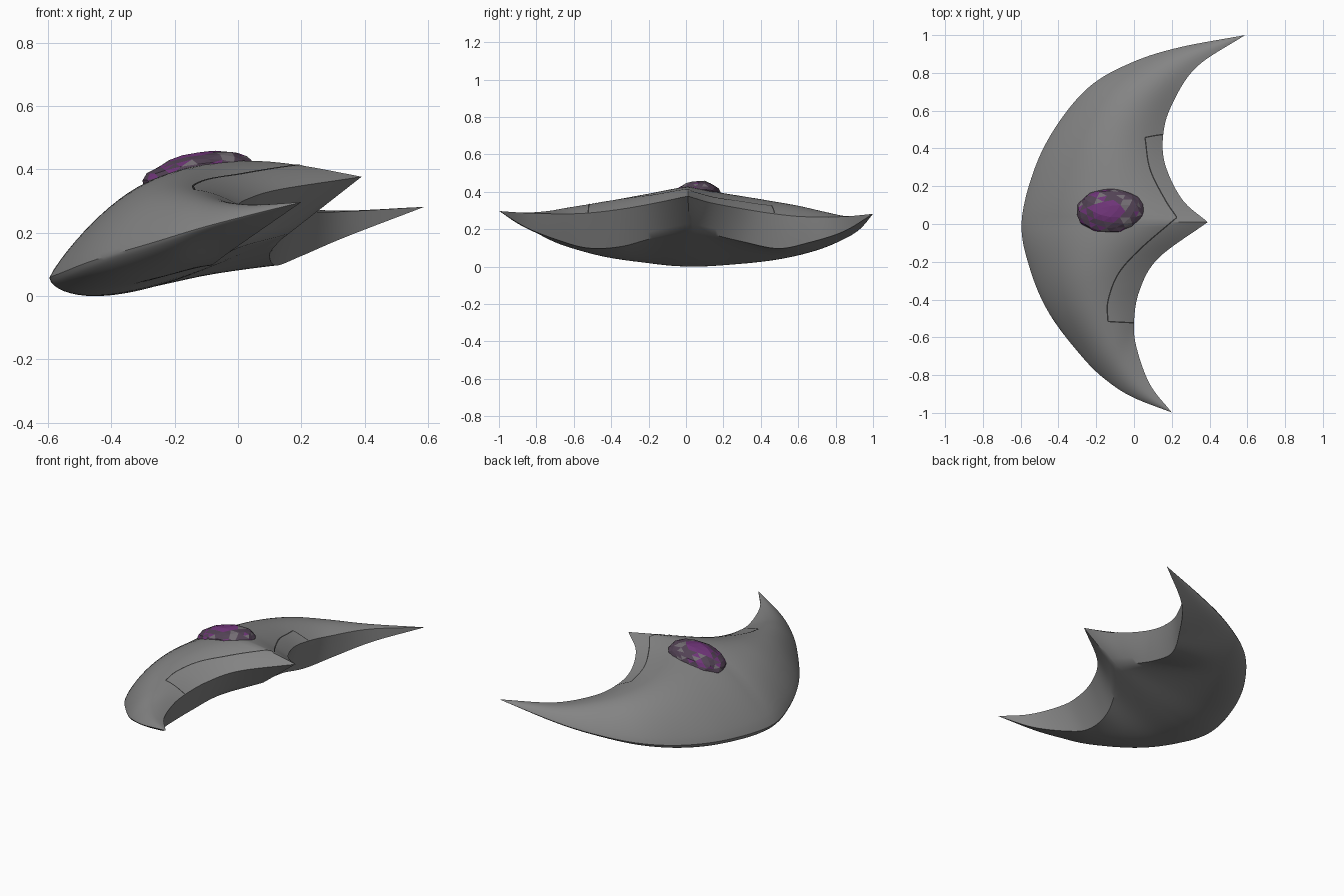
import bpy, bmesh, math, random
from mathutils import Vector, Matrix
from mathutils.bvhtree import BVHTree

if "Cube" in bpy.data.objects:
    bpy.data.objects.remove(bpy.data.objects["Cube"])

random.seed(4)


def material(name, col):
    m = bpy.data.materials.new(name)
    m.diffuse_color = (*col, 1)
    m.use_nodes = True
    m.node_tree.nodes["Principled BSDF"].inputs["Base Color"].default_value = m.diffuse_color
    return m


GREY = material("hull grey", (0.23, 0.23, 0.23))
LINE = material("seam dark grey", (0.035, 0.035, 0.035))
PURPLE = material("crystal purple", (0.16, 0.035, 0.19))
DUSK = material("crystal dusk", (0.085, 0.055, 0.09))
SHARD = material("crystal shard grey", (0.17, 0.15, 0.17))


def make_object(name, bm, mats, smooth=None):
    me = bpy.data.meshes.new(name)
    bm.to_mesh(me)
    bm.free()
    ob = bpy.data.objects.new(name, me)
    bpy.context.collection.objects.link(ob)
    for m in mats:
        me.materials.append(m)
    if smooth:
        bpy.ops.object.select_all(action='DESELECT')
        ob.select_set(True)
        bpy.context.view_layer.objects.active = ob
        bpy.ops.object.shade_smooth_by_angle(angle=math.radians(smooth))
    return ob


def spline(pts, n):
    """Catmull-Rom through pts, n steps per span."""
    p = [Vector(q) for q in pts]
    p = [2 * p[0] - p[1]] + p + [2 * p[-1] - p[-2]]
    out = []
    for i in range(1, len(p) - 2):
        a, b, c, d = p[i - 1:i + 3]
        for k in range(n):
            t = k / n
            out.append(0.5 * (2 * b + (c - a) * t + (2 * a - 5 * b + 4 * c - d) * t * t
                              + (3 * b - a - 3 * c + d) * t ** 3))
    out.append(p[-2])
    return out


# ---- hull guide lines, wing tip to wing tip ----
TIP_A, TIP_B = (0.2, -0.998, 0.29), (0.588, 1.0, 0.275)
lead = [TIP_A, (0, -.92, .24), (-.13, -.84, .205), (-.26, -.72, .165), (-.445, -.48, .11),
        (-.55, -.24, .07), (-.595, .01, .05), (-.52, .31, .06), (-.39, .55, .08),
        (-.22, .74, .115), (0, .86, .155), (.24, .935, .2), TIP_B]
trail_top = [TIP_A, (.085, -.85, .28), (.015, -.66, .275), (0, -.52, .28), (.03, -.35, .3),
             (.13, -.18, .33), (.39, .01, .37), (.255, .13, .335), (.165, .315, .3),
             (.155, .475, .275), (.2, .63, .26), (.33, .83, .26), TIP_B]
trail_low = [TIP_A, (.07, -.85, .2), (-.03, -.67, .13), (-.08, -.52, .092), (-.07, -.35, .1),
             (0, -.18, .145), (.16, .02, .19), (.13, .14, .165), (.1, .31, .125),
             (.12, .49, .09), (.2, .65, .12), (.34, .84, .18), TIP_B]
# upper and lower bulge of each section
bulge = [(0, 0), (.02, .005), (.05, .015), (.09, .035), (.14, .06), (.18, .075), (.205, .09),
         (.185, .08), (.16, .06), (.125, .035), (.08, .02), (.03, .01), (0, 0)]

N = 8
L = spline(lead, N)
H = spline(bulge, N)
T = spline(trail_top[:7], N)[:-1] + spline(trail_top[6:], N)
B = spline(trail_low[:7], N)[:-1] + spline(trail_low[6:], N)

bm = bmesh.new()
rings = []
NU, NB = 26, 5
for l, t, b, hd in zip(L, T, B, H):
    ring = []
    for i in range(NU):                      # upper skin, nose to tail
        u = (i / NU) ** 1.3
        ring.append(l.lerp(t, u) + Vector((0, 0, hd[0] * math.sin(math.pi * u ** 0.8))))
    for i in range(NB):                      # rear face
        ring.append(t.lerp(b, i / NB))
    for i in range(NU):                      # belly, back to nose
        u = (1 - i / NU) ** 1.5
        ring.append(b.lerp(l, 1 - u) - Vector((0, 0, hd[1] * math.sin(math.pi * u ** 0.6))))
    rings.append([bm.verts.new(p) for p in ring])
for r0, r1 in zip(rings, rings[1:]):
    for i in range(len(r0)):
        j = (i + 1) % len(r0)
        bm.faces.new((r0[i], r0[j], r1[j], r1[i]))
bmesh.ops.remove_doubles(bm, verts=bm.verts, dist=0.0004)
bmesh.ops.recalc_face_normals(bm, faces=bm.faces)
low = min(v.co.z for v in bm.verts)
bmesh.ops.translate(bm, verts=bm.verts, vec=(0, 0, -low))
tree = BVHTree.FromBMesh(bm)
make_object("crescent_hull", bm, [GREY], 38)


# ---- panel seam lying on the upper skin ----
def on_hull(p):
    hit = tree.ray_cast(Vector((p.x, p.y, 2)), Vector((0, 0, -1)))[0]
    if hit is None:
        hit = tree.find_nearest(Vector((p.x, p.y, 0.29)))[0]
    return hit + Vector((0, 0, 0.0025))


runs = [[(.0, -.523, 0), (-.07, -.52, 0), (-.138, -.516, 0)],
        [(-.138, -.516, 0), (-.138, -.41, 0), (-.085, -.267, 0), (.03, -.135, 0), (.227, .035, 0)],
        [(.227, .035, 0), (.164, .13, 0), (.085, .29, 0), (.058, .458, 0)],
        [(.058, .458, 0), (.105, .467, 0), (.153, .474, 0)]]
bm = bmesh.new()
for run in runs:
    pts = spline(run, 12)
    prev = None
    for i, p in enumerate(pts):
        d = (pts[min(i + 1, len(pts) - 1)] - pts[max(i - 1, 0)]).normalized()
        side = Vector((-d.y, d.x, 0)) * 0.0035
        pair = [bm.verts.new(on_hull(p + side)), bm.verts.new(on_hull(p - side))]
        if prev:
            bm.faces.new((prev[0], prev[1], pair[1], pair[0]))
        prev = pair
make_object("rear_panel_seam", bm, [LINE])

# ---- faceted crystal dome ----
bm = bmesh.new()
bmesh.ops.create_icosphere(bm, subdivisions=3, radius=1)
for v in bm.verts:
    v.co *= random.uniform(0.95, 1.02)
for f in bm.faces:
    c = f.calc_center_median()
    r = math.hypot(c.x, c.y)
    if r < 0.45:
        f.material_index = 0
    elif random.random() < 0.12:
        f.material_index = 2
    else:
        f.material_index = 0 if random.random() < 0.2 else 1
place = (Matrix.Translation((-.125, .067, .378)) @ Matrix.Rotation(math.radians(-11), 4, 'Y')
         @ Matrix.Diagonal((.183, .125, .076, 1)))
bmesh.ops.transform(bm, matrix=place, verts=bm.verts)
make_object("crystal_dome", bm, [PURPLE, DUSK, SHARD])
